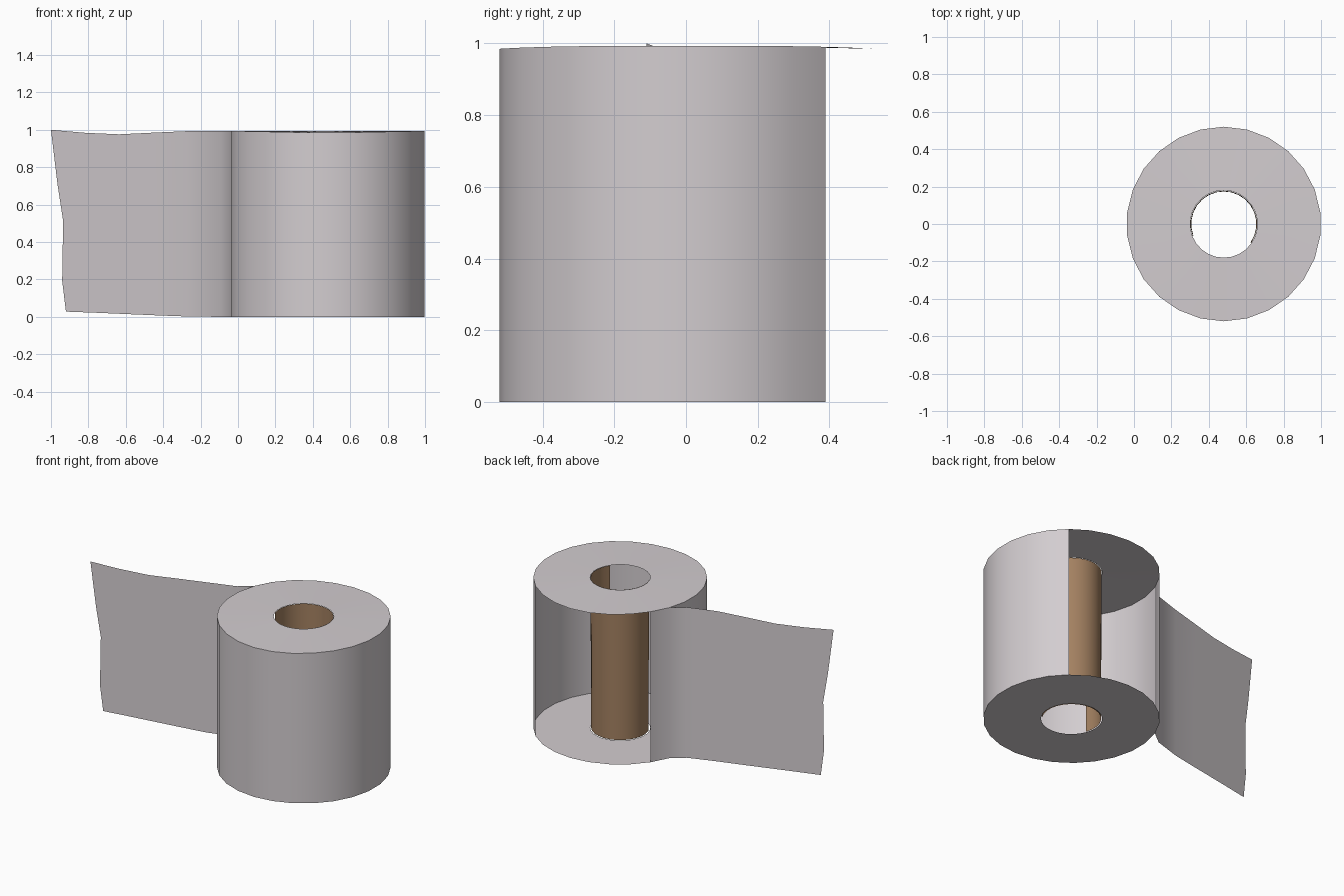
import bpy, bmesh, math

if "Cube" in bpy.data.objects:
    bpy.data.objects.remove(bpy.data.objects["Cube"])

CX, R_OUT, R_IN, SIDES = 0.48, 0.52, 0.18, 26


def material(name, rgb):
    m = bpy.data.materials.new(name)
    m.diffuse_color = (*rgb, 1)
    m.use_nodes = True
    m.node_tree.nodes["Principled BSDF"].inputs["Base Color"].default_value = m.diffuse_color
    return m


paper = material("paper white", (0.65, 0.61, 0.63))
card = material("cardboard brown", (0.37, 0.22, 0.12))


def ring_point(k, r):
    """Point k of the roll's 26-sided circle, counted from the back (+y)."""
    a = math.pi / 2 + k * 2 * math.pi / SIDES
    return CX + r * math.cos(a), r * math.sin(a)


def top_z(y):
    """Paper top, drooping slightly at the front and back edges."""
    return 0.993 - 0.008 * (abs(y) / R_OUT) ** 4


def strip(name, rows, mat, closed=False):
    """Surface through equal-length rows of points."""
    bm = bmesh.new()
    vs = [[bm.verts.new(p) for p in row] for row in rows]
    if closed:
        vs.append(vs[0])
    for a, b in zip(vs, vs[1:]):
        for i in range(len(a) - 1):
            bm.faces.new((a[i], b[i], b[i + 1], a[i + 1]))
    me = bpy.data.meshes.new(name)
    bm.to_mesh(me)
    bm.free()
    me.materials.append(mat)
    ob = bpy.data.objects.new(name, me)
    bpy.context.collection.objects.link(ob)
    bpy.ops.object.select_all(action='DESELECT')
    ob.select_set(True)
    bpy.context.view_layer.objects.active = ob
    bpy.ops.object.shade_smooth_by_angle(angle=math.radians(40))
    return ob


def wall(name, ks, r0, r1, mat):
    rows = []
    for k in ks:
        x1, y1 = ring_point(k, r1)
        rows.append([(*ring_point(k, r0), 0), (x1, y1, top_z(y1))])
    return strip(name, rows, mat)


# outer paper wall, open at the back (sides 23 to 4 are missing)
wall("outer_paper", range(5, 24), R_OUT, R_OUT, paper)

# cardboard core, open towards the front
wall("cardboard_core", range(-9, 9), R_IN - 0.006, R_IN - 0.002, card)

# top and bottom paper rings
tops, bottoms = [], []
for k in range(SIDES):
    o, i = ring_point(k, R_OUT), ring_point(k, R_IN)
    tops.append([(*i, top_z(i[1])), (*o, top_z(o[1]))])
    bottoms.append([(*o, 0), (*i, 0)])
strip("top_ring", tops, paper, True)
strip("bottom_ring", bottoms, paper, True)

# loose sheet: peels off the wall and ends in a wavy torn edge
heights = [0, 0.17, 0.5, 0.7, 1]
edge_x = [-0.92, -0.94, -0.935, -0.965, -1.0]
rows = []
for k in (4, 5):
    x, y = ring_point(k, R_OUT)
    rows.append([(x, y, 0.993 * h) for h in heights])
rows.append([(-0.09, 0.118, 0.993 * h) for h in heights])
for t, low, high in ((0, 0.002, 0.993), (0.25, 0.008, 0.985), (0.5, 0.015, 0.976),
                     (0.75, 0.022, 0.984), (1, 0.028, 1.0)):
    row = []
    for h, ex in zip(heights, edge_x):
        x = -0.27 + (ex + 0.27) * t
        row.append((x, 0.06 + 0.233 * (x + 0.27), low + (high - low) * h))
    rows.append(row)
strip("loose_sheet", rows, paper)
